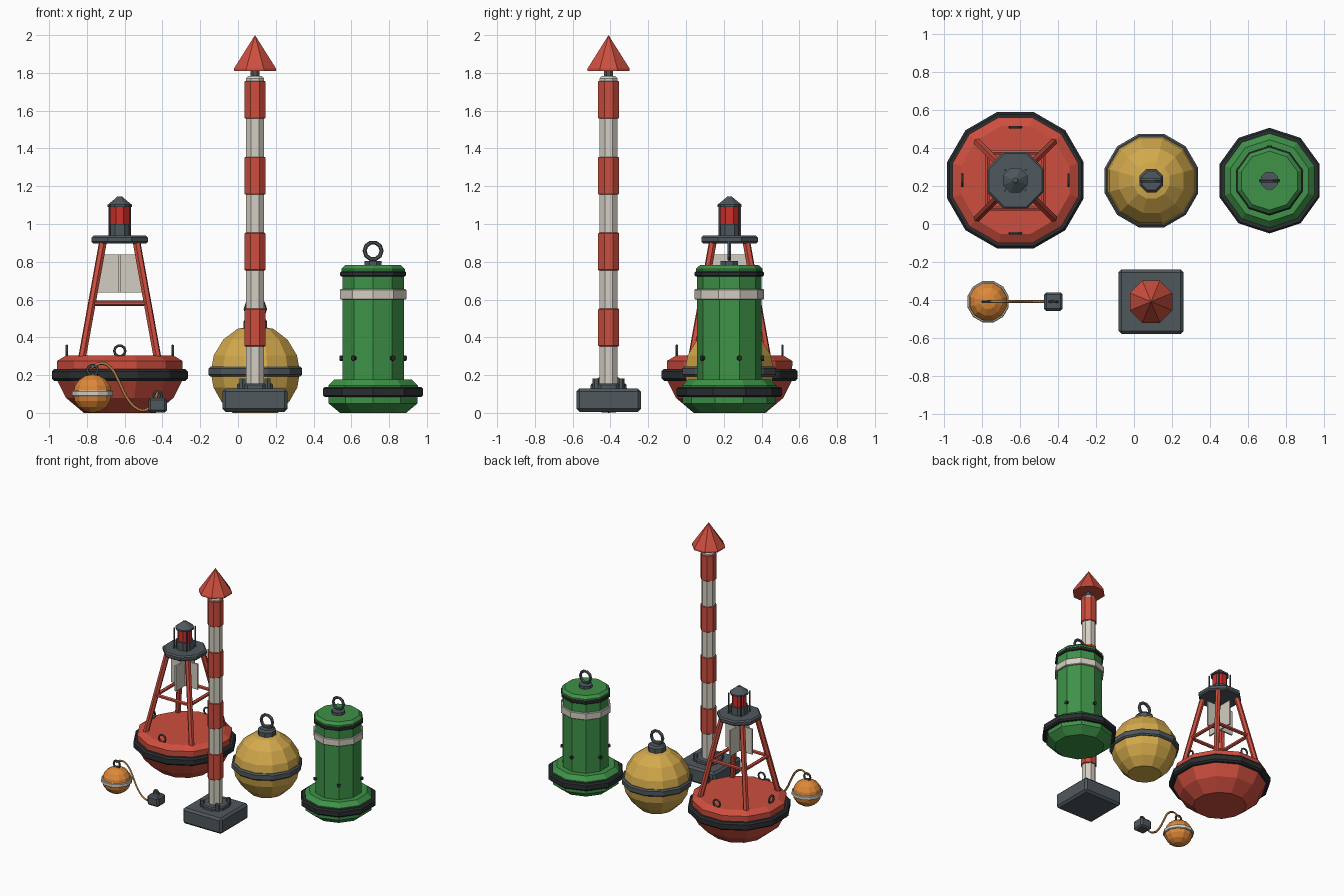
import bpy, bmesh, math
from mathutils import Vector

if "Cube" in bpy.data.objects:
    bpy.data.objects.remove(bpy.data.objects["Cube"])


def material(name, r, g, b):
    lin = lambda c: ((c / 255 + 0.055) / 1.055) ** 2.4
    m = bpy.data.materials.new(name)
    m.diffuse_color = (lin(r), lin(g), lin(b), 1)
    m.use_nodes = True
    m.node_tree.nodes["Principled BSDF"].inputs["Base Color"].default_value = m.diffuse_color
    return m


RED = material("red paint", 205, 78, 62)
GREEN = material("green paint", 62, 146, 72)
YELLOW = material("yellow paint", 212, 170, 76)
ORANGE = material("orange paint", 222, 136, 56)
STEEL = material("grey steel", 80, 88, 93)
RUBBER = material("black rubber", 42, 46, 48)
WHITE = material("off white paint", 212, 206, 194)
LAMP = material("lamp red", 205, 48, 42)
ROPE = material("tan rope", 176, 126, 68)


def finish(name, bm, mat, loc=(0, 0, 0)):
    bmesh.ops.recalc_face_normals(bm, faces=bm.faces)
    me = bpy.data.meshes.new(name)
    bm.to_mesh(me)
    bm.free()
    me.materials.append(mat)
    ob = bpy.data.objects.new(name, me)
    ob.location = loc
    bpy.context.collection.objects.link(ob)
    return ob


def lathe(name, centre, profile, n, mat):
    """Faceted turned solid; radii are measured to the flats, a flat faces +x."""
    bm = bmesh.new()
    k = 1 / math.cos(math.pi / n)
    rings = []
    for r, z in profile:
        if r == 0:
            rings.append([bm.verts.new((0, 0, z))])
        else:
            rings.append([bm.verts.new((r * k * math.cos((i + .5) * math.tau / n),
                                        r * k * math.sin((i + .5) * math.tau / n), z))
                          for i in range(n)])
    for a, b in zip(rings, rings[1:]):
        for i in range(n):
            j = (i + 1) % n
            if len(a) == 1:
                bm.faces.new((a[0], b[j], b[i]))
            elif len(b) == 1:
                bm.faces.new((a[i], a[j], b[0]))
            else:
                bm.faces.new((a[i], a[j], b[j], b[i]))
    for cap in (rings[0], rings[-1]):
        if len(cap) > 1:
            bm.faces.new(cap)
    return finish(name, bm, mat, (centre[0], centre[1], 0))


def band(name, centre, r, z0, z1, n, mat, c=0.01):
    return lathe(name, centre, [(r - c, z0), (r, z0 + c), (r, z1 - c), (r - c, z1)], n, mat)


def rod(name, p, q, r, mat, n=6):
    p, q = Vector(p), Vector(q)
    bm = bmesh.new()
    bmesh.ops.create_cone(bm, cap_ends=True, segments=n, radius1=r, radius2=r,
                          depth=(q - p).length)
    ob = finish(name, bm, mat, (p + q) / 2)
    ob.rotation_euler = (q - p).to_track_quat('Z', 'Y').to_euler()
    return ob


def box(name, loc, size, mat, bevel=0):
    bm = bmesh.new()
    bmesh.ops.create_cube(bm, size=1)
    bmesh.ops.scale(bm, vec=size, verts=bm.verts)
    if bevel:
        bmesh.ops.bevel(bm, geom=bm.edges[:], offset=bevel, segments=1, affect='EDGES')
    return finish(name, bm, mat, loc)


def ring(name, loc, outer, tube, turn=0, mat=STEEL):
    bpy.ops.mesh.primitive_torus_add(major_segments=10, minor_segments=6,
                                     major_radius=outer - tube, minor_radius=tube,
                                     location=loc, rotation=(math.pi / 2, 0, turn))
    ob = bpy.context.object
    ob.name = name
    ob.data.materials.clear()
    ob.data.materials.append(mat)


CORNERS = [(1, 1), (-1, 1), (-1, -1), (1, -1)]

# --- Red lighted buoy: hull, fender, lifting rings
C = (-0.626, 0.231)
lathe("red_hull", C, [(0, 0), (.19, 0), (.285, .08), (.33, .17), (.332, .275),
                      (.285, .303), (0, .303)], 12, RED)
band("red_hull_fender", C, .36, .17, .232, 12, RUBBER, .012)
for i in range(4):
    a = i * math.pi / 2
    ring("deck_ring", (C[0] + .28 * math.cos(a), C[1] + .28 * math.sin(a), .328),
         .036, .007, a + math.pi / 2)

# Tower legs and braces
def leg_point(s, z):
    o = .2 + (.088 - .2) * (z - .29) / (.91 - .29)
    return (C[0] + s[0] * o, C[1] + s[1] * o, z)

for i, s in enumerate(CORNERS):
    rod("tower_leg", leg_point(s, .285), leg_point(s, .91), .021, RED, 6)
    rod("tower_brace", leg_point(s, .58), leg_point(CORNERS[(i + 1) % 4], .58), .014, RED, 6)

# Crossed reflector plates
box("reflector_plate_x", (*C, .738), (.235, .012, .2), WHITE)
box("reflector_plate_y", (*C, .738), (.012, .235, .2), WHITE)

# Platform and lantern
band("lantern_platform", C, .15, .897, .938, 8, STEEL)
lathe("lantern_base", C, [(.06, .935), (.06, 1.0)], 8, STEEL)
lathe("lantern_lamp", C, [(.05, 1.0), (.05, 1.095)], 8, LAMP)
lathe("lantern_cap", C, [(.064, 1.09), (.064, 1.102), (.02, 1.138), (.012, 1.146)], 8, STEEL)
for sx, sy in CORNERS:
    x, y = C[0] + sx * .054, C[1] + sy * .054
    rod("lantern_guard", (x, y, .935), (x, y, 1.1), .006, STEEL, 5)

# --- Yellow ball buoy
C = (0.092, 0.229)
lathe("yellow_ball", C, [(0, 0), (.12, 0), (.18, .06), (.222, .135), (.236, .218),
                         (.22, .305), (.17, .388), (.095, .445), (0, .462)], 12, YELLOW)
band("yellow_ball_band", C, .247, .192, .246, 12, STEEL)
lathe("yellow_ball_cap", C, [(.062, .43), (.062, .485), (.05, .5), (0, .5)], 8, STEEL)
ring("yellow_ball_ring", (*C, .55), .062, .012)

# --- Green can buoy
C = (0.715, 0.229)
lathe("green_skirt", C, [(0, 0), (.175, 0), (.235, .05), (.237, .145), (.205, .177),
                         (0, .177)], 10, GREEN)
band("green_skirt_fender", C, .265, .083, .138, 10, RUBBER)
lathe("green_body", C, [(.163, .17), (.163, .73)], 10, GREEN)
band("green_body_stripe", C, .176, .6, .655, 10, WHITE, .004)
band("green_lid_seal", C, .174, .722, .75, 10, RUBBER, .006)
lathe("green_lid", C, [(.168, .748), (.168, .762), (.148, .782), (0, .782)], 10, GREEN)
lathe("green_lid_boss", C, [(.046, .77), (.046, .803)], 8, STEEL)
ring("green_lid_ring", (*C, .858), .056, .011)
for i in range(5):
    a = math.radians(18 + 72 * i)
    d = Vector((math.cos(a), math.sin(a), 0))
    o = Vector((*C, .29))
    rod("green_body_bolt", o + d * .155, o + d * .184, .014, RUBBER, 6)

# --- Striped marker pole on a ballast block
C = (0.09, -0.41)
box("pole_base", (*C, .068), (.342, .342, .124), STEEL, .016)
lathe("pole_flange", C, [(.095, .125), (.095, .148), (.088, .156)], 8, STEEL)
for sx, sy in CORNERS:
    x, y = C[0] + sx * .066, C[1] + sy * .066
    rod("flange_bolt", (x, y, .128), (x, y, .182), .018, STEEL, 6)
lathe("pole_shaft", C, [(.048, .15), (.048, 1.77), (.036, 1.783)], 8, WHITE)
for i in range(4):
    z = .352 + .402 * i
    band("pole_stripe", C, .055, z, z + .2, 8, RED, .004)
lathe("topmark_neck", C, [(.024, 1.77), (.024, 1.82)], 8, STEEL)
lathe("topmark_cone", C, [(0, 1.81), (.112, 1.81), (.112, 1.822), (0, 2.0)], 8, RED)

# --- Small orange float with a rope and sinker
C = (-0.77, -0.41)
ball = [(.102 * math.cos(t), .102 + .102 * math.sin(t))
        for t in (math.radians(-67.5 + 22.5 * i) for i in range(7))]
lathe("orange_float", C, [(0, 0)] + ball + [(0, .204)], 12, ORANGE)
band("orange_float_band", C, .109, .088, .118, 12, WHITE, .004)
ring("orange_float_ring", (*C, .225), .035, .008)
box("sinker_block", (-.425, C[1], .041), (.098, .098, .078), STEEL, .012)
ring("sinker_ring", (-.425, C[1], .092), .028, .007)

curve = bpy.data.curves.new("float_rope", 'CURVE')
curve.dimensions = '3D'
curve.bevel_depth = .008
curve.bevel_resolution = 0
curve.resolution_u = 3
curve.use_fill_caps = True
path = [(-.775, .24), (-.72, .263), (-.675, .24), (-.63, .165), (-.585, .075),
        (-.53, .02), (-.485, .016), (-.445, .06), (-.425, .11)]
spline = curve.splines.new('BEZIER')
spline.bezier_points.add(len(path) - 1)
for p, (x, z) in zip(spline.bezier_points, path):
    p.co = (x, C[1], z)
    p.handle_left_type = p.handle_right_type = 'AUTO'
curve.materials.append(ROPE)
bpy.context.collection.objects.link(bpy.data.objects.new("float_rope", curve))
